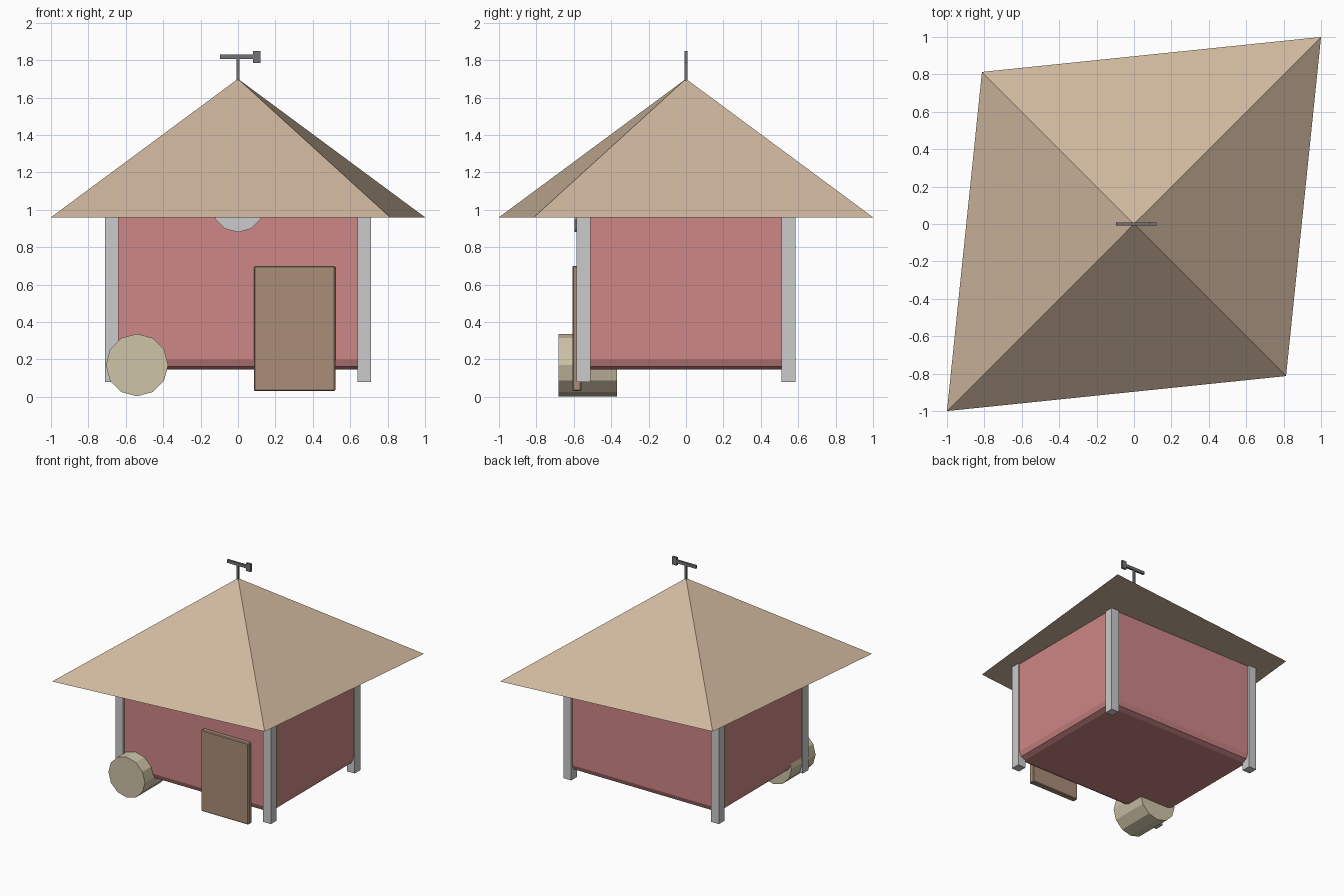
import bpy, bmesh
from math import radians

if "Cube" in bpy.data.objects:
    bpy.data.objects.remove(bpy.data.objects["Cube"])


def paint(ob, name, rgb):
    mat = bpy.data.materials.get(name) or bpy.data.materials.new(name)
    mat.diffuse_color = (*rgb, 1)
    mat.use_nodes = True
    mat.node_tree.nodes["Principled BSDF"].inputs["Base Color"].default_value = mat.diffuse_color
    ob.data.materials.append(mat)


def box(name, lo, hi, bevel=0, segments=1):
    centre = [(a + b) / 2 for a, b in zip(lo, hi)]
    bpy.ops.mesh.primitive_cube_add(size=1, location=centre)
    ob = bpy.context.object
    ob.name = name
    ob.scale = [b - a for a, b in zip(lo, hi)]
    bpy.ops.object.transform_apply(location=False, rotation=False, scale=True)
    if bevel:
        mod = ob.modifiers.new("bevel", 'BEVEL')
        mod.width, mod.segments = bevel, segments
    return ob


def drum(name, x, z, r, y0, y1):
    # twelve-sided disc or barrel lying along y, a corner pointing up
    bpy.ops.mesh.primitive_cylinder_add(vertices=12, radius=r, depth=y1 - y0,
                                        location=(x, (y0 + y1) / 2, z),
                                        rotation=(radians(90), 0, 0))
    ob = bpy.context.object
    ob.name = name
    return ob


# House body with rounded edges
body = box("walls", (-0.697, -0.57, 0.145), (0.697, 0.57, 1.03), 0.055, 2)
paint(body, "red_wall", (0.62, 0.24, 0.24))

# Corner posts
for sx in (-1, 1):
    for sy in (-1, 1):
        xs, ys = sorted((sx * 0.64, sx * 0.71)), sorted((sy * 0.51, sy * 0.585))
        name = ("front" if sy < 0 else "back") + ("_left" if sx < 0 else "_right") + "_post"
        box(name, (xs[0], ys[0], 0.08), (xs[1], ys[1], 1.0))

# Skewed pyramid roof with a flat underside
bm = bmesh.new()
base = [bm.verts.new((x, y, 0.96)) for x, y in
        ((-1, -1), (0.813, -0.813), (1, 1), (-0.813, 0.813))]
apex = bm.verts.new((0, 0, 1.70))
bm.faces.new(base[::-1])
for i in range(4):
    bm.faces.new((base[i], base[(i + 1) % 4], apex))
mesh = bpy.data.meshes.new("roof")
bm.to_mesh(mesh)
bm.free()
roof = bpy.data.objects.new("roof", mesh)
bpy.context.collection.objects.link(roof)
paint(roof, "roof_tan", (0.62, 0.47, 0.34))

# Door and round window on the front
door = box("door", (0.086, -0.607, 0.03), (0.52, -0.56, 0.70), 0.006)
paint(door, "door_brown", (0.40, 0.27, 0.19))
drum("round_window", 0, 1.02, 0.14, -0.595, -0.55)

# Barrel lying by the front wall
barrel = drum("barrel", -0.54, 0.17, 0.167, -0.683, -0.368)
paint(barrel, "barrel_wood", (0.62, 0.55, 0.39))

# Weather vane
for name, lo, hi in (
        ("vane_pole", (-0.009, -0.008, 1.66), (0.009, 0.008, 1.81)),
        ("vane_bar", (-0.095, -0.008, 1.805), (0.085, 0.008, 1.83)),
        ("vane_tip", (0.08, -0.009, 1.785), (0.12, 0.009, 1.85))):
    paint(box(name, lo, hi), "dark_iron", (0.17, 0.17, 0.19))
